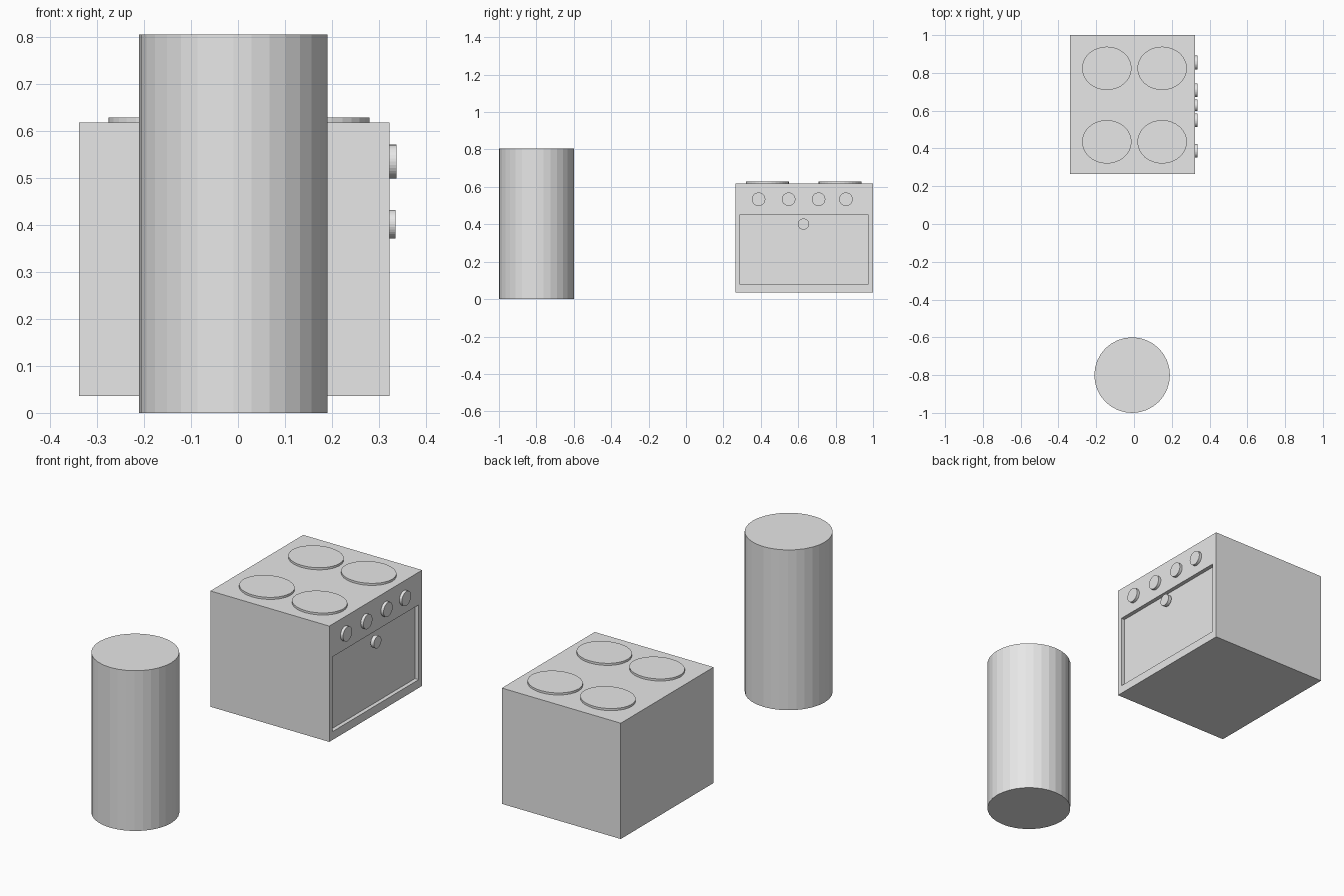
import bpy, bmesh
from math import pi
from mathutils import Matrix, Vector

cube = bpy.data.objects.get("Cube")
if cube:
    bpy.data.objects.remove(cube, do_unlink=True)

# Single plain grey material
grey = bpy.data.materials.new("plain grey")
grey.use_nodes = True
colour = (0.8, 0.8, 0.8, 1)
grey.diffuse_color = colour
grey.node_tree.nodes["Principled BSDF"].inputs["Base Color"].default_value = colour


def finish(name, bm):
    mesh = bpy.data.meshes.new(name)
    bm.to_mesh(mesh)
    bm.free()
    mesh.materials.append(grey)
    obj = bpy.data.objects.new(name, mesh)
    bpy.context.collection.objects.link(obj)
    return obj


def box_mesh(low, high):
    bm = bmesh.new()
    low, high = Vector(low), Vector(high)
    size = high - low
    bmesh.ops.create_cube(bm, size=1, matrix=Matrix.Translation((low + high) / 2)
                          @ Matrix.Diagonal((*size, 1)))
    return bm


def disc(name, centre, rx, ry, depth, turn=0):
    """Capped 32-sided cylinder, turned about y when it faces sideways."""
    bm = bmesh.new()
    bmesh.ops.create_cone(bm, cap_ends=True, segments=32, radius1=1, radius2=1, depth=1,
                          matrix=Matrix.Translation(centre) @ Matrix.Rotation(turn, 4, 'Y')
                          @ Matrix.Diagonal((rx, ry, depth, 1)))
    return finish(name, bm)


# Free-standing round column
disc("round_column", (-0.01, -0.8, 0.402), 0.2, 0.2, 0.804)

# Oven body, with the door panel sunk into its +x face
SIDE = 0.322
bm = box_mesh((-0.338, 0.264, 0.036), (SIDE, 1.0, 0.617))
door = max(bm.faces, key=lambda f: f.calc_center_median().x)
bmesh.ops.inset_individual(bm, faces=[door], thickness=0.03)
for v in door.verts:
    v.co.y = 0.289 if v.co.y < 0.6 else 0.972
    v.co.z = 0.078 if v.co.z < 0.3 else 0.453
sunk = bmesh.ops.extrude_discrete_faces(bm, faces=[door])["faces"][0]
for v in sunk.verts:
    v.co.x -= 0.02
bmesh.ops.recalc_face_normals(bm, faces=bm.faces)
finish("oven_body", bm)

# Four hob plates
for i, x in enumerate((-0.144, 0.149)):
    for j, y in enumerate((0.435, 0.824)):
        disc(f"hob_plate_{i}{j}", (x, y, 0.6205), 0.131, 0.115, 0.014)

# Row of control knobs
for i, y in enumerate((0.388, 0.549, 0.709, 0.855)):
    disc(f"control_knob_{i}", (SIDE + 0.006, y, 0.534), 0.036, 0.036, 0.017, pi / 2)

# Door handle
disc("door_handle", (SIDE + 0.004, 0.628, 0.401), 0.03, 0.03, 0.018, pi / 2)
